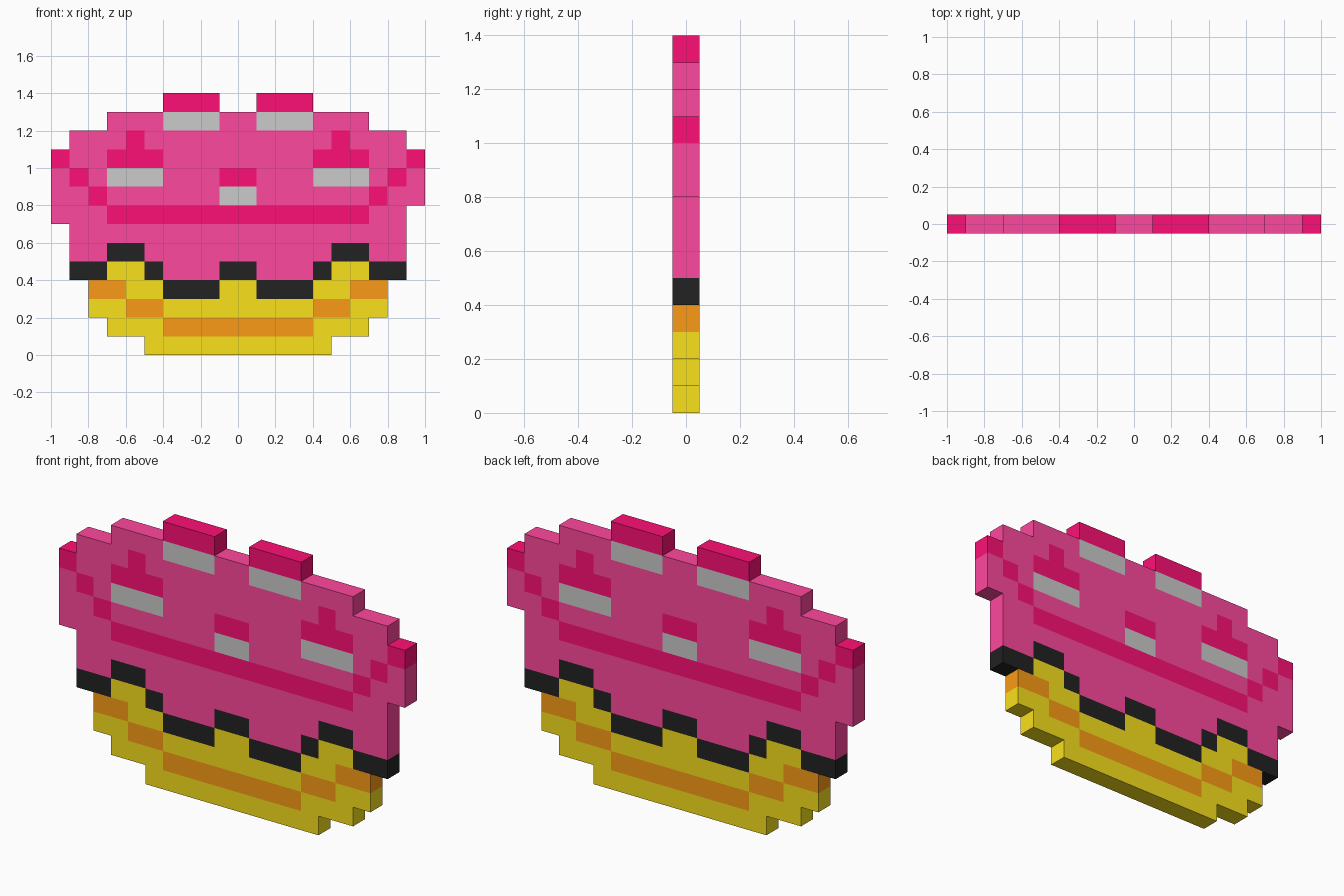
import bpy
import bmesh

if "Cube" in bpy.data.objects:
    bpy.data.objects.remove(bpy.data.objects["Cube"])

CELL = 0.1   # pixel size, also the thickness of the slab

# Left half of the pixel picture, top row first, outer edge to centre line
HALF_ROWS = [
    "......RRR.",
    "...PPPGGGP",
    ".PPPRPPPPP",
    "RPPRRRPPPP",
    "PRPGGGPPPR",
    "PPRPPPPPPG",
    "PPPRRRRRRR",
    ".PPPPPPPPP",
    ".PPKKPPPPP",
    ".KKYYKPPPK",
    "..OOYYKKKY",
    "..YYOOYYYY",
    "...YYYOOOO",
    ".....YYYYY",
]

# symbol: (part name, linear colour)
PARTS = {
    "P": ("frosting", (1.0, 0.065, 0.34, 1)),
    "R": ("frosting_shade", (1.0, 0.005, 0.18, 1)),
    "G": ("frosting_highlight", None),
    "K": ("frosting_outline", (0.016, 0.016, 0.016, 1)),
    "Y": ("cup", (0.95, 0.75, 0.011, 1)),
    "O": ("cup_shade", (0.98, 0.33, 0.008, 1)),
}

# Mirror to full rows, bottom row first; the right side lacks one edge pixel
rows = [half + half[::-1] for half in reversed(HALF_ROWS)]
rows[7] = rows[7][:-1] + "."


def build_part(symbol, name, colour):
    """Weld all pixels of one colour into a sheet, then extrude to a slab."""
    bm = bmesh.new()
    corners = {}

    def corner(col, row):
        if (col, row) not in corners:
            corners[col, row] = bm.verts.new(
                ((col - 10) * CELL, -CELL / 2, row * CELL))
        return corners[col, row]

    for r, row in enumerate(rows):
        for c, pixel in enumerate(row):
            if pixel == symbol:
                bm.faces.new([corner(c, r), corner(c + 1, r),
                              corner(c + 1, r + 1), corner(c, r + 1)])

    # Keep the front sheet and extrude towards the back
    ext = bmesh.ops.extrude_face_region(bm, geom=bm.faces[:], use_keep_orig=True)
    back = [g for g in ext["geom"] if isinstance(g, bmesh.types.BMVert)]
    bmesh.ops.translate(bm, verts=back, vec=(0, CELL, 0))
    bmesh.ops.recalc_face_normals(bm, faces=bm.faces[:])

    mesh = bpy.data.meshes.new(name)
    bm.to_mesh(mesh)
    bm.free()
    if colour:
        mat = bpy.data.materials.new(name)
        mat.diffuse_color = colour
        mat.use_nodes = True
        mat.node_tree.nodes["Principled BSDF"].inputs["Base Color"].default_value = mat.diffuse_color
        mesh.materials.append(mat)
    bpy.context.collection.objects.link(bpy.data.objects.new(name, mesh))


for symbol, (name, colour) in PARTS.items():
    build_part(symbol, name, colour)
